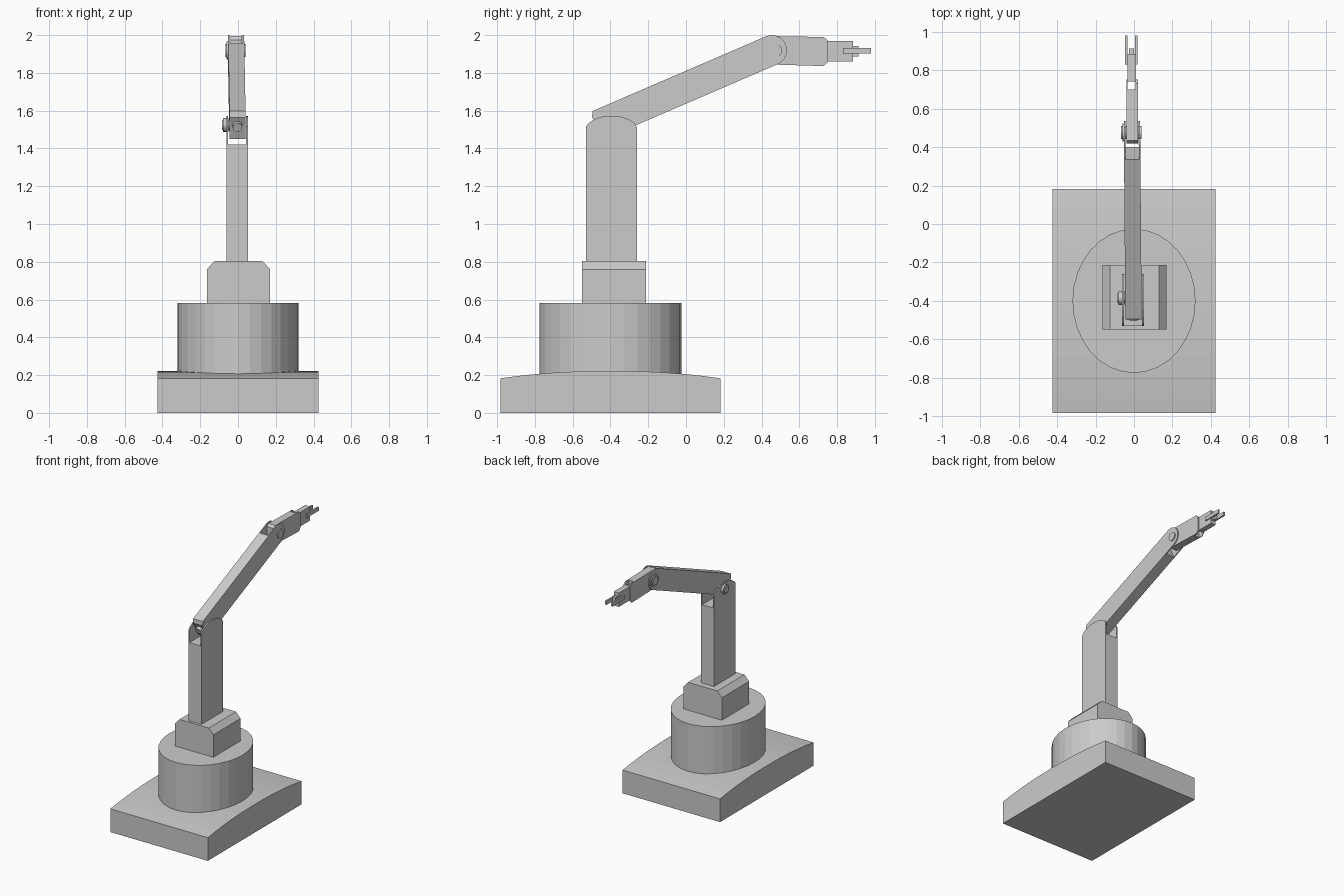
import bpy, bmesh, math
from mathutils import Matrix, Vector

if "Cube" in bpy.data.objects:
    bpy.data.objects.remove(bpy.data.objects["Cube"])


def finish(name, bm):
    bmesh.ops.recalc_face_normals(bm, faces=bm.faces)
    me = bpy.data.meshes.new(name)
    bm.to_mesh(me)
    bm.free()
    ob = bpy.data.objects.new(name, me)
    bpy.context.collection.objects.link(ob)
    return ob


def prism(name, profile, a, b, axis='x'):
    """Extrude a (y,z) profile along x, or an (x,z) profile along y."""
    bm = bmesh.new()
    place = (lambda p, t: (t, *p)) if axis == 'x' else (lambda p, t: (p[0], t, p[1]))
    face = bm.faces.new([bm.verts.new(place(p, a)) for p in profile])
    new = bmesh.ops.extrude_face_region(bm, geom=[face])['geom']
    step = Vector((b - a, 0, 0)) if axis == 'x' else Vector((0, b - a, 0))
    bmesh.ops.translate(bm, vec=step, verts=[v for v in new if isinstance(v, bmesh.types.BMVert)])
    return finish(name, bm)


def box(name, x, y, z):
    return prism(name, [(y[0], z[0]), (y[1], z[0]), (y[1], z[1]), (y[0], z[1])], *x)


def rod(name, start, end, r, sides=16):
    start, end = Vector(start), Vector(end)
    d = end - start
    bm = bmesh.new()
    m = Matrix.Translation((start + end) / 2) @ d.to_track_quat('Z', 'Y').to_matrix().to_4x4()
    bmesh.ops.create_cone(bm, cap_ends=True, segments=sides, radius1=r, radius2=r,
                          depth=d.length, matrix=m)
    return finish(name, bm)


def cut(ob, cutter):
    mod = ob.modifiers.new('slot', 'BOOLEAN')
    mod.operation, mod.solver, mod.object = 'DIFFERENCE', 'EXACT', cutter
    bpy.context.view_layer.objects.active = ob
    bpy.ops.object.modifier_apply(modifier=mod.name)
    bpy.data.objects.remove(cutter)


# Arched base slab
arch = [(-0.4 + 0.583 * t / 6, 0.222 - 0.039 * abs(t / 6) ** 2.2) for t in range(6, -7, -1)]
prism('base', [(-0.983, 0), (0.183, 0)] + arch, -0.425, 0.425)

# Oval turntable drum
drum = rod('turntable', (0, 0, 0.17), (0, 0, 0.583), 1, 32)
for v in drum.data.vertices:
    v.co = (v.co.x * 0.32, v.co.y * 0.375 - 0.4, v.co.z)

# Chamfered shoulder block
prism('shoulder_block', [(-0.165, 0.57), (0.17, 0.57), (0.17, 0.76), (0.13, 0.803),
                         (-0.125, 0.803), (-0.165, 0.76)], -0.55, -0.212, 'y')

# Upright with forked, rounded top
upright = prism('upright', [(-0.53, 0.79), (-0.26, 0.79), (-0.26, 1.515), (-0.275, 1.535),
                            (-0.305, 1.555), (-0.345, 1.568), (-0.395, 1.572), (-0.445, 1.568),
                            (-0.485, 1.555), (-0.515, 1.535), (-0.53, 1.515)], -0.062, 0.052)
cut(upright, box('slot_cutter', (-0.053, 0.042), (-0.7, -0.1), (1.42, 1.8)))

# Sloping forearm with forked, rounded tip (u runs along the arm, v across it)
TILT, WRIST, R = math.radians(23.3), Vector((0.455, 1.92)), 0.08
along = Vector((math.cos(TILT), math.sin(TILT)))
across = Vector((-along.y, along.x))


def arm(u, v):
    return tuple(WRIST + along * u + across * v)


tip = [arm(R * math.cos(math.radians(a)), R * math.sin(math.radians(a)))
       for a in range(-90, 91, 15)]
forearm = prism('forearm', tip + [arm(-1.0, R), arm(-1.015, 0.05), arm(-1.006, 0.0),
                                  arm(-1.0, -R)], -0.045, 0.04)
cut(forearm, prism('slot_cutter', [arm(-0.095, -0.2), arm(0.3, -0.2), arm(0.3, 0.2),
                                   arm(-0.095, 0.2)], -0.037, 0.032))
for v in forearm.data.vertices:
    v.co.x -= 0.008 * (v.co.y + 0.5)
rod('forearm_end_boss', (-0.003, *arm(-0.99, 0)), (-0.003, *arm(-1.035, 0)), 0.025)

# Hinge pins with stepped heads
for name, y, z, r, x in (('elbow', -0.385, 1.525, 0.037, -0.086),
                         ('wrist', 0.475, 1.918, 0.047, -0.067)):
    rod(name + '_pin', (x, y, z), (0.04, y, z), r * 0.72)
    rod(name + '_pin_head', (x + 0.006, y, z), (-0.05, y, z), r)

# Forked wrist
wrist = prism('wrist', [(0.42, 1.86), (0.435, 1.845), (0.73, 1.836), (0.752, 1.86), (0.752, 1.97),
                        (0.73, 1.99), (0.6, 1.992), (0.435, 1.995), (0.42, 1.975)], -0.04, 0.02)
cut(wrist, box('slot_cutter', (-0.033, 0.009), (0.7, 0.9), (1.7, 2.1)))

# Hand, tool nub and paired fingers
box('hand', (-0.034, 0.01), (0.742, 0.885), (1.86, 1.97))
box('tool_nub', (-0.025, 0.001), (0.87, 0.912), (1.888, 1.942))
for side, x in (('left', -0.046), ('right', 0.006)):
    box(side + '_finger', (x, x + 0.013), (0.83, 0.98), (1.902, 1.932))
